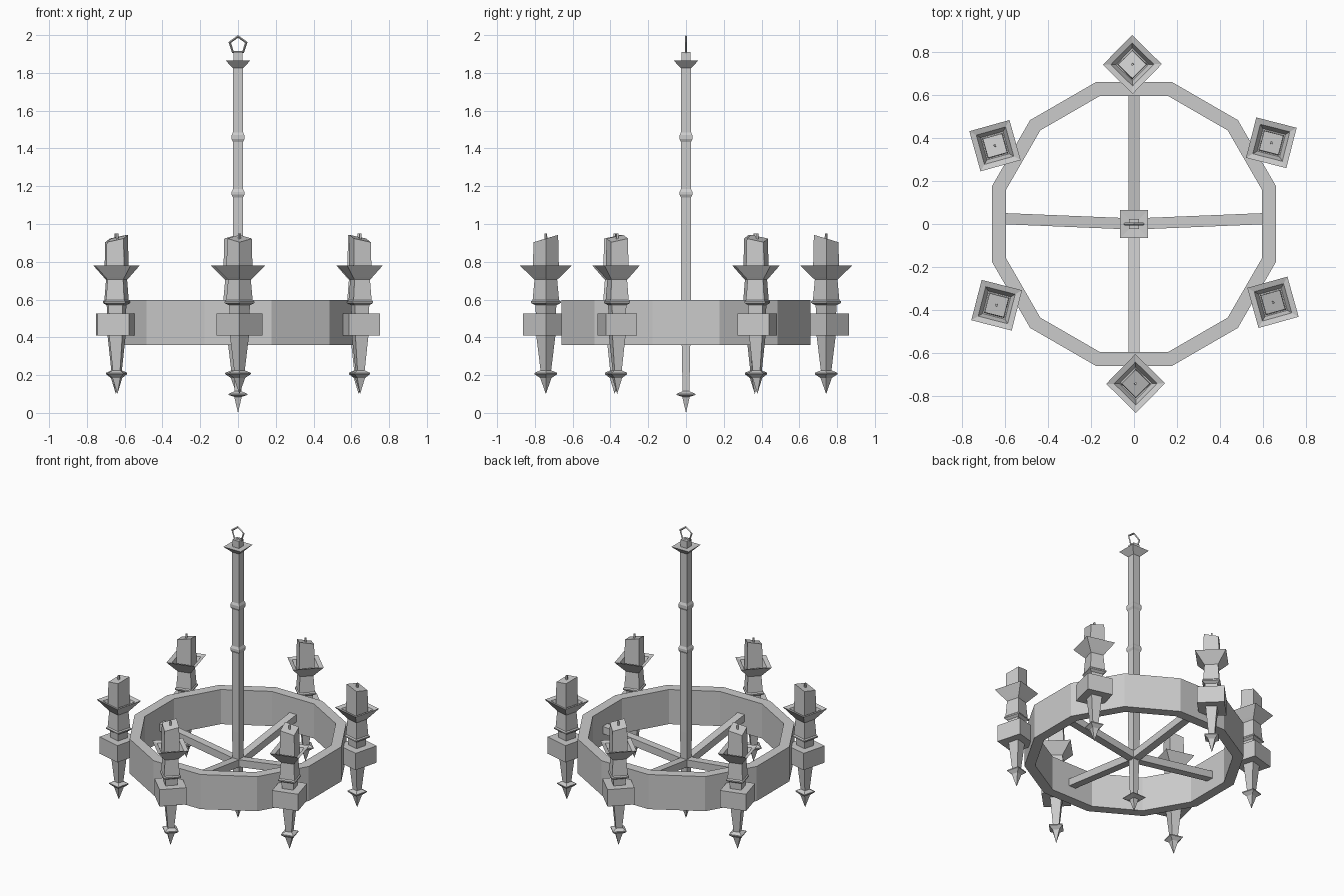
import bpy, bmesh
from math import sin, cos, pi, radians, sqrt
from mathutils import Matrix

if "Cube" in bpy.data.objects:
    bpy.data.objects.remove(bpy.data.objects["Cube"])


def lathe(name, profile, sides=4, phase=0.0, loc=(0, 0), turn=0.0, closed=False, slant=None):
    """Revolve (radius, z) points into a faceted solid; slant tilts everything above a height."""
    bm = bmesh.new()
    rings = []
    for r, z in profile:
        if r < 1e-6:
            rings.append([bm.verts.new((0, 0, z))])
        else:
            rings.append([bm.verts.new((r * cos(phase + 2 * pi * i / sides),
                                        r * sin(phase + 2 * pi * i / sides), z))
                          for i in range(sides)])
    pairs = list(zip(rings, rings[1:]))
    if closed:
        pairs.append((rings[-1], rings[0]))
    for a, b in pairs:
        for i in range(sides):
            j = (i + 1) % sides
            quad = [a[i % len(a)], a[j % len(a)], b[j % len(b)], b[i % len(b)]]
            face = list(dict.fromkeys(quad))
            if len(face) > 2:
                bm.faces.new(face)
    if not closed:
        for ring in (rings[0], rings[-1]):
            if len(ring) > 2:
                bm.faces.new(ring)
    if slant:
        for v in bm.verts:
            if v.co.z > slant[0]:
                v.co.z -= slant[1] * v.co.x
    bmesh.ops.recalc_face_normals(bm, faces=bm.faces)
    return finish(name, bm, (loc[0], loc[1], 0), turn)


def finish(name, bm, loc=(0, 0, 0), turn=0.0):
    mesh = bpy.data.meshes.new(name)
    bm.to_mesh(mesh)
    bm.free()
    ob = bpy.data.objects.new(name, mesh)
    ob.location = loc
    ob.rotation_euler.z = turn
    bpy.context.collection.objects.link(ob)
    return ob


# twelve-sided hoop
k = 1 / cos(pi / 12)
lathe("hoop", [(0.66 * k, 0.36), (0.66 * k, 0.597), (0.595 * k, 0.597), (0.595 * k, 0.36)],
      sides=12, phase=pi / 12, closed=True)

# square centre pole with two collars, a flared top cap and a pointed finial
pole = [(0, 0), (0.02, 0.085), (0.05, 0.095), (0.05, 0.1), (0.018, 0.115), (0.023, 0.38),
        (0.027, 0.6), (0.027, 1.14), (0.034, 1.155), (0.034, 1.17), (0.027, 1.185),
        (0.027, 1.435), (0.034, 1.45), (0.034, 1.47), (0.027, 1.485), (0.027, 1.825),
        (0.065, 1.865), (0.024, 1.862), (0.024, 1.91)]
lathe("centre_pole", [(r * sqrt(2), z) for r, z in pole], phase=pi / 4)

# pentagonal hanging loop, upright in the xz plane
bm = bmesh.new()
loop = []
for i in range(5):
    a = pi / 2 + 2 * pi * i / 5
    loop.append([bm.verts.new((cos(a) * (0.046 + 0.007 * dr), 0.006 * dy,
                               1.947 + sin(a) * (0.046 + 0.007 * dr)))
                 for dr, dy in ((1, 0), (0, 1), (-1, 0), (0, -1))])
for i in range(5):
    a, b = loop[i], loop[(i + 1) % 5]
    for j in range(4):
        bm.faces.new((a[j], a[(j + 1) % 4], b[(j + 1) % 4], b[j]))
bmesh.ops.recalc_face_normals(bm, faces=bm.faces)
finish("hanging_loop", bm)

# four spokes rising slightly from the pole to the hoop
for n, skew in enumerate((0.025, 0, -0.025, 0)):
    bm = bmesh.new()
    bmesh.ops.create_cube(bm, size=1)
    for v in bm.verts:
        end = v.co.x > 0
        v.co.x = 0.61 if end else 0.0
        v.co.y = v.co.y * 0.052 + (skew if end else 0)
        v.co.z = v.co.z * 0.05 + (0.465 if end else 0.387)
    finish(f"spoke_{n + 1}", bm, turn=n * pi / 2)

# six candle holders, one corner of each pointing outwards
for n in range(6):
    a = radians(30 + 60 * n + 0.6)
    place = dict(loc=(0.742 * cos(a), 0.742 * sin(a)), turn=a)
    t = n + 1
    lathe(f"bracket_block_{t}", [(0.121, 0.41), (0.121, 0.525)], **place)
    lathe(f"holder_spike_{t}",
          [(0, 0.1), (0.03, 0.185), (0.06, 0.205), (0.06, 0.212), (0.028, 0.225), (0.052, 0.42)],
          **place)
    lathe(f"holder_cup_{t}",
          [(0.052, 0.515), (0.056, 0.57), (0.079, 0.582), (0.079, 0.59), (0.07, 0.597),
           (0.06, 0.705), (0.076, 0.72), (0.137, 0.78), (0.1, 0.772), (0.076, 0.73)],
          **place)
    lathe(f"candle_{t}", [(0.07, 0.725), (0.065, 0.923)], slant=(0.8, 0.3), **place)
    lathe(f"wick_{t}", [(0.008, 0.91), (0.007, 0.95)], **place)
